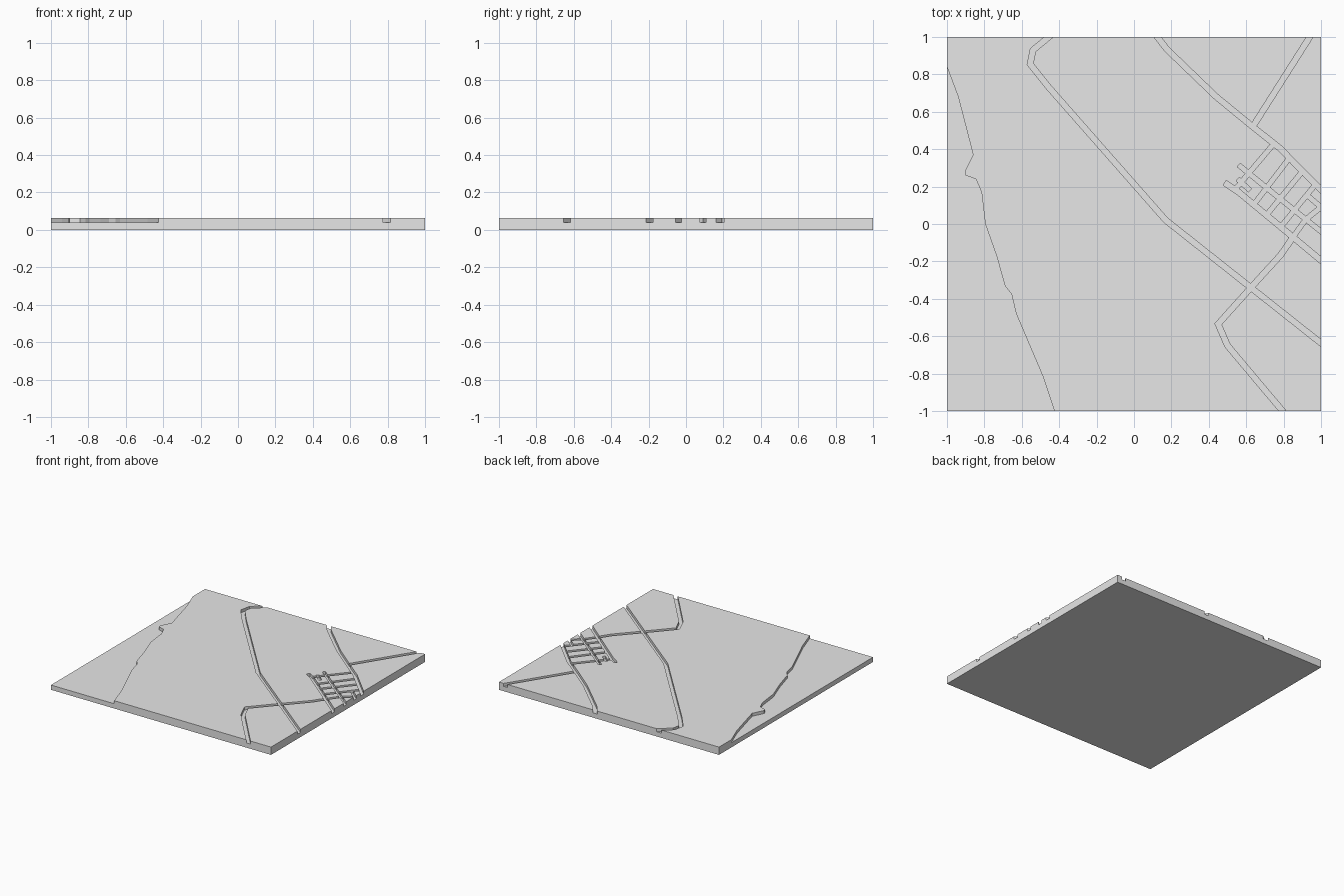
import bpy
import bmesh
from mathutils import Vector

cube = bpy.data.objects.get("Cube")
if cube:
    bpy.data.objects.remove(cube, do_unlink=True)

TOP, FLOOR = 0.064, 0.039

grey = bpy.data.materials.new("plain grey")
grey.use_nodes = True
grey.diffuse_color = (0.8, 0.8, 0.8, 1)
grey.node_tree.nodes["Principled BSDF"].inputs["Base Color"].default_value = (0.8, 0.8, 0.8, 1)


def prism(name, outline, bottom, top):
    """Solid made by raising a flat outline from bottom to top."""
    bm = bmesh.new()
    face = bm.faces.new([bm.verts.new((x, y, bottom)) for x, y in outline])
    raised = bmesh.ops.extrude_face_region(bm, geom=[face])["geom"]
    verts = [v for v in raised if isinstance(v, bmesh.types.BMVert)]
    bmesh.ops.translate(bm, verts=verts, vec=(0, 0, top - bottom))
    bmesh.ops.recalc_face_normals(bm, faces=bm.faces)
    mesh = bpy.data.meshes.new(name)
    bm.to_mesh(mesh)
    bm.free()
    mesh.materials.append(grey)
    obj = bpy.data.objects.new(name, mesh)
    bpy.context.collection.objects.link(obj)
    return obj


def ribbon(path, width):
    """Outline of a constant-width strip with mitred corners."""
    pts = [Vector(p) for p in path]
    # Run past the slab where the strip reaches its edge
    for end, inner in ((0, 1), (-1, -2)):
        if max(abs(pts[end].x), abs(pts[end].y)) > 0.99:
            pts[end] = pts[end] + (pts[end] - pts[inner]).normalized() * 0.06
    dirs = [(b - a).normalized() for a, b in zip(pts, pts[1:])]
    left, right = [], []
    for i, p in enumerate(pts):
        d0, d1 = dirs[max(i - 1, 0)], dirs[min(i, len(dirs) - 1)]
        t = (d0 + d1).normalized()
        n = Vector((-t.y, t.x))
        off = n * (width / 2 / t.dot(d1))
        left.append(p + off)
        right.append(p - off)
    return left + right[::-1]


def carve(target, outline):
    """Sink an outline into the top of the slab."""
    cutter = prism("cutter", outline, FLOOR, 0.2)
    cutter.hide_render = True
    mod = target.modifiers.new("carve", "BOOLEAN")
    mod.operation = "DIFFERENCE"
    mod.solver = "EXACT"
    mod.object = cutter
    bpy.context.view_layer.objects.active = target
    bpy.ops.object.modifier_apply(modifier=mod.name)
    bpy.data.objects.remove(cutter, do_unlink=True)


# Ground slab
ground = prism("ground_slab", [(-1, -1), (1, -1), (1, 1), (-1, 1)], 0, TOP)

# Low water area along the left edge
shore = [(-1.03, 0.92), (-1, 0.84), (-0.94, 0.68), (-0.86, 0.37), (-0.905, 0.28),
         (-0.9, 0.26), (-0.845, 0.24), (-0.815, 0.17), (-0.795, 0), (-0.735, -0.17),
         (-0.69, -0.33), (-0.655, -0.375), (-0.63, -0.48), (-0.485, -0.82),
         (-0.425, -1), (-0.41, -1.05), (-1.1, -1.05), (-1.1, 0.92)]
carve(ground, shore)

# Country roads
long_road = [(-0.455, 1), (-0.54, 0.93), (-0.555, 0.855), (-0.455, 0.73),
             (0.17, 0.02), (1, -0.637)]
upper_road = [(0.125, 1), (0.175, 0.935), (0.44, 0.68), (0.635, 0.52),
              (0.78, 0.405), (1, 0.182)]
branch_road = [(0.635, 0.52), (0.94, 1)]
south_road = [(0.795, -1), (0.71, -0.9), (0.5, -0.65), (0.45, -0.535),
              (0.625, -0.34), (0.785, -0.165), (0.85, -0.07)]
lower_road = [(0.485, 0.22), (0.56, 0.17), (0.85, -0.07), (1, -0.195)]
for road in (long_road, upper_road, branch_road, south_road, lower_road):
    carve(ground, ribbon(road, 0.03))

# Town streets: along the roads, then across them
streets = [
    [(0.56, 0.315), (0.64, 0.25), (0.75, 0.16), (1, -0.04)],
    [(0.93, 0.15), (1, 0.09)],
    [(0.545, 0.19), (0.74, 0.42)],
    [(0.645, 0.11), (0.825, 0.345)],
    [(0.71, 0.05), (0.895, 0.275)],
    [(0.785, -0.015), (0.965, 0.205)],
    [(0.85, -0.07), (0.915, 0.02), (0.95, 0.05), (1, 0.09)],
    [(0.555, 0.24), (0.62, 0.18)],
]
for street in streets:
    carve(ground, ribbon(street, 0.025))
